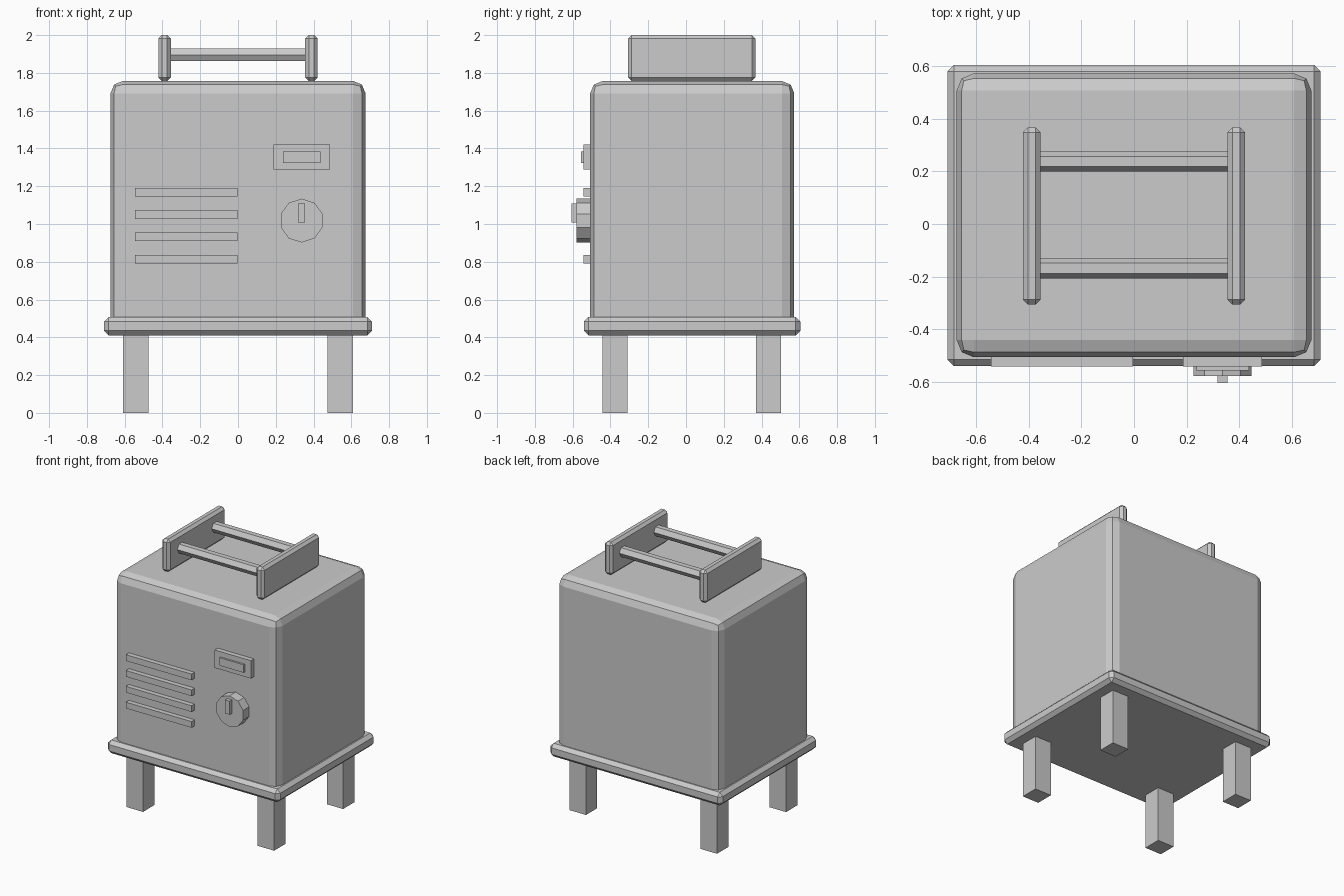
import bpy
import math

cube = bpy.data.objects.get("Cube")
if cube:
    bpy.data.objects.remove(cube, do_unlink=True)

# Single flat colour
grey = bpy.data.materials.new("light_grey")
grey.use_nodes = True
colour = (0.6, 0.6, 0.6, 1)
grey.diffuse_color = colour
shader = next(n for n in grey.node_tree.nodes if n.type == "BSDF_PRINCIPLED")
shader.inputs["Base Color"].default_value = colour


def finish(obj, name, bevel=0, segments=1):
    obj.name = name
    obj.data.materials.append(grey)
    if bevel:
        mod = obj.modifiers.new("bevel", "BEVEL")
        mod.width = bevel
        mod.segments = segments
        mod.limit_method = "ANGLE"
    return obj


def box(name, x, y, z, bevel=0, segments=1):
    """Box from (low, high) ranges on each axis."""
    ranges = (x, y, z)
    bpy.ops.mesh.primitive_cube_add(size=1, location=[(a + b) / 2 for a, b in ranges])
    obj = bpy.context.object
    obj.scale = [b - a for a, b in ranges]
    bpy.ops.object.transform_apply(location=False, rotation=False, scale=True)
    return finish(obj, name, bevel, segments)


def prism(name, sides, radius, depth, location, rotation):
    bpy.ops.mesh.primitive_cylinder_add(vertices=sides, radius=radius, depth=depth,
                                        location=location, rotation=rotation)
    return finish(bpy.context.object, name)


FRONT = -0.507
INSIDE = FRONT + 0.03

# Rounded cabinet on a chamfered base plate
box("cabinet", (-0.675, 0.675), (FRONT, 0.573), (0.435, 1.757), 0.065, 2)
box("base_plate", (-0.71, 0.71), (-0.541, 0.606), (0.41, 0.508), 0.025)

# Four legs and two handle end plates, mirrored left and right
for side, s in (("left", 1), ("right", -1)):
    xs = sorted((s * 0.473, s * 0.608))
    box("front_leg_" + side, xs, (-0.443, -0.31), (0, 0.415))
    box("back_leg_" + side, xs, (0.37, 0.503), (0, 0.415))
    box("handle_end_" + side, sorted((s * 0.356, s * 0.422)), (-0.307, 0.368),
        (1.757, 2.0), 0.019)

# Hexagonal handle bars
for name, y in (("front", -0.168), ("back", 0.238)):
    prism("handle_bar_" + name, 6, 0.039, 0.75, (0, y, 1.896), (0, math.pi / 2, 0))

# Vent slats
for i in range(4):
    z = 0.814 + i * 0.118
    box(f"vent_slat_{i + 1}", (-0.545, -0.003), (-0.543, INSIDE), (z - 0.023, z + 0.023))

# Display panel with raised screen
box("display_panel", (0.187, 0.487), (-0.543, INSIDE), (1.289, 1.422))
box("display_screen", (0.237, 0.437), (-0.557, INSIDE), (1.324, 1.383))

# Ten-sided dial with pointer
prism("dial", 10, 0.116, 0.1, (0.337, -0.529, 1.018), (math.pi / 2, 0, 0))
box("dial_pointer", (0.318, 0.356), (-0.606, -0.55), (1.008, 1.109))
